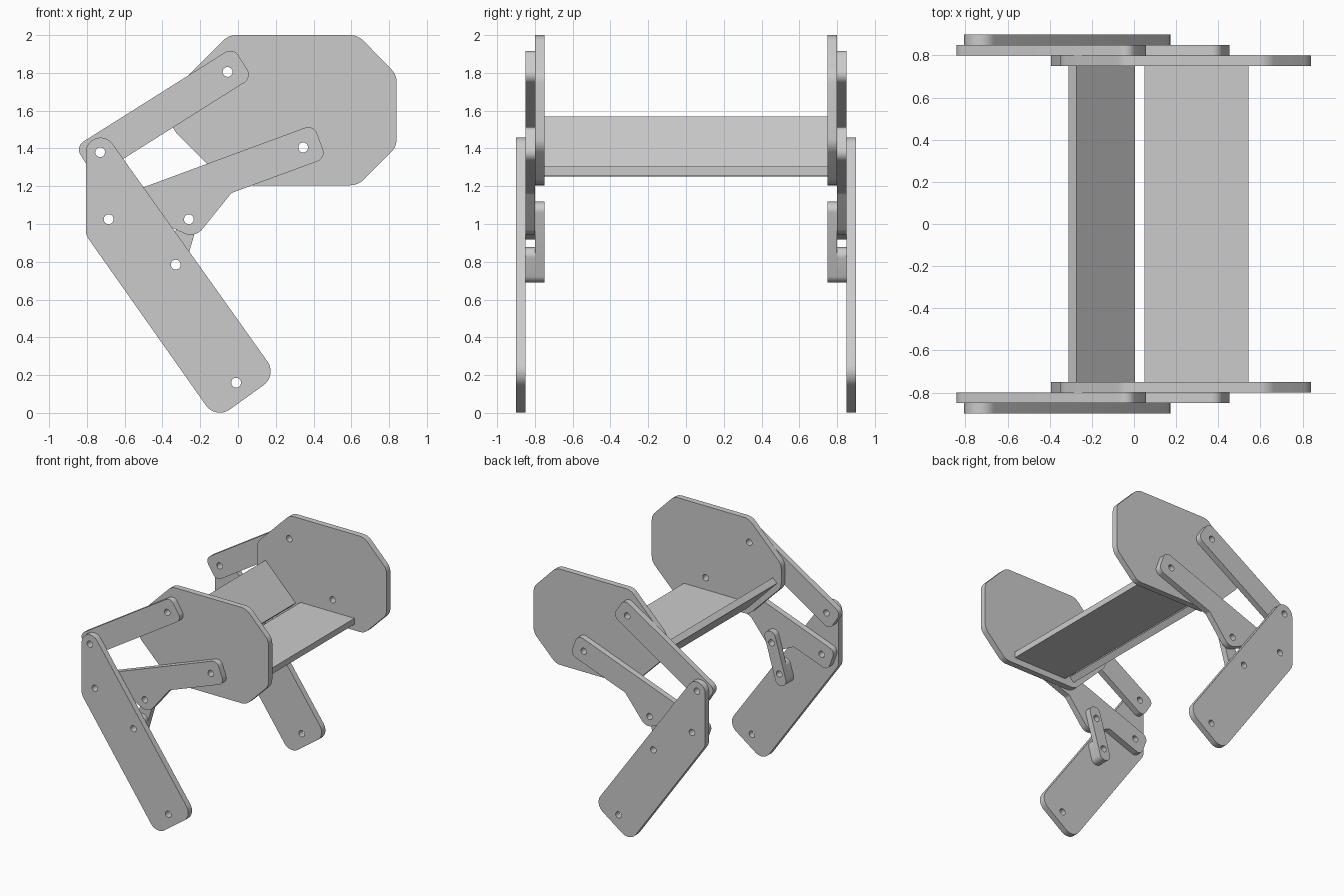
import bpy
from math import pi, cos, sin, radians
from mathutils import Vector, Matrix

old = bpy.data.objects.get("Cube")
if old:
    bpy.data.objects.remove(old, do_unlink=True)

grey = bpy.data.materials.new("plain grey")
grey.use_nodes = True
COLOUR = (0.6, 0.6, 0.6, 1)
grey.diffuse_color = COLOUR
grey.node_tree.nodes["Principled BSDF"].inputs["Base Color"].default_value = COLOUR

HOLE = 0.026
THICK = 0.05


def rounded(corners, steps=8):
    """Outline with a tangent arc at each (x, z, radius) corner."""
    pts = []
    for i, (x, z, r) in enumerate(corners):
        p = Vector((x, z))
        a = (Vector(corners[i - 1][:2]) - p).normalized()
        b = (Vector(corners[(i + 1) % len(corners)][:2]) - p).normalized()
        half = a.angle(b) / 2
        centre = p + (a + b).normalized() * (r / sin(half))
        start = p + a * (r * cos(half) / sin(half)) - centre
        end = p + b * (r * cos(half) / sin(half)) - centre
        for k in range(steps + 1):
            d = start.lerp(end, k / steps)
            # even angular spacing along the arc
            sweep = start.angle_signed(end) * k / steps
            d = Matrix.Rotation(-sweep, 2) @ start
            pts.append(centre + d)
    return pts


def bar(a, b, half, reach, radius):
    """Corners of a bar running from a to b, reaching past both ends."""
    a, b = Vector(a), Vector(b)
    d = (b - a).normalized()
    n = Vector((-d.y, d.x)) * half
    d *= reach
    return [(*p, radius) for p in (a - d - n, b + d - n, b + d + n, a - d + n)]


def finish(obj):
    bpy.ops.object.select_all(action="DESELECT")
    obj.select_set(True)
    bpy.context.view_layer.objects.active = obj
    bpy.ops.object.shade_smooth_by_angle(angle=radians(30))


def plate(name, corners, holes, y, depth=THICK):
    """Filled outline with pin holes, standing in the xz plane at depth y."""
    curve = bpy.data.curves.new(name, "CURVE")
    curve.dimensions = "2D"
    curve.fill_mode = "BOTH"
    curve.extrude = depth / 2
    loops = [rounded(corners)]
    for hx, hz in holes:
        loops.append([Vector((hx + HOLE * cos(k * pi / 12), hz + HOLE * sin(k * pi / 12)))
                      for k in range(24)])
    for loop in loops:
        spline = curve.splines.new("POLY")
        spline.points.add(len(loop) - 1)
        for point, p in zip(spline.points, loop):
            point.co = (p.x, p.y, 0, 1)
        spline.use_cyclic_u = True
    temp = bpy.data.objects.new(name + "_outline", curve)
    bpy.context.collection.objects.link(temp)
    bpy.context.view_layer.update()
    mesh = bpy.data.meshes.new_from_object(
        temp.evaluated_get(bpy.context.evaluated_depsgraph_get()))
    bpy.data.objects.remove(temp, do_unlink=True)
    mesh.transform(Matrix.Translation((0, y, 0)) @ Matrix.Rotation(pi / 2, 4, "X"))
    mesh.materials.clear()
    mesh.materials.append(grey)
    obj = bpy.data.objects.new(name, mesh)
    bpy.context.collection.objects.link(obj)
    finish(obj)


def plank(name, size, centre, tilt=0):
    bpy.ops.mesh.primitive_cube_add(size=1, location=centre, rotation=(0, tilt, 0))
    obj = bpy.context.object
    obj.name = name
    obj.scale = size
    obj.data.materials.append(grey)


# Pin positions
top_rear, top_front = (-0.73, 1.38), (-0.055, 1.805)
low_rear, low_mid, low_front = (-0.685, 1.025), (-0.26, 1.025), (0.345, 1.405)
strut_foot, leg_foot = (-0.33, 0.785), (-0.01, 0.16)

# Part outlines
panel = [(-0.05, 1.205, 0.1), (0.635, 1.205, 0.1), (0.84, 1.41, 0.1), (0.84, 1.79, 0.1),
         (0.635, 2, 0.1), (-0.05, 2, 0.1), (-0.35, 1.7, 0.1), (-0.35, 1.505, 0.1)]
leg = [(-0.117, -0.035, 0.09), (0.208, 0.199, 0.09), (-0.806, 1.624, 0.078), (-0.806, 0.942, 0.08)]
upper_link = bar(top_rear, top_front, 0.095, 0.095, 0.05)
lower_link = bar(low_rear, low_front, 0.095, 0.095, 0.05)
# lobe under the lower link
lower_link[1:1] = [(-0.43, 1.018, 0.02), (-0.228, 0.924, 0.08), (-0.035, 1.164, 0.04)]
strut = bar(strut_foot, low_mid, 0.05, 0.095, 0.045)
axis = (Vector(low_mid) - Vector(strut_foot)).normalized() * 0.01
spacer = bar(Vector(strut_foot) - axis, Vector(strut_foot) + axis, 0.05, 0.085, 0.045)

# Linkage on both sides
for side, s in (("front", -1), ("back", 1)):
    plate(side + "_side_panel", panel, [top_front, low_front], s * 0.775)
    plate(side + "_strut", strut, [strut_foot, low_mid], s * 0.775)
    plate(side + "_upper_link", upper_link, [top_rear, top_front], s * 0.825)
    plate(side + "_lower_link", lower_link, [low_rear, low_mid, low_front], s * 0.825)
    plate(side + "_strut_spacer", spacer, [strut_foot], s * 0.825)
    plate(side + "_leg", leg, [top_rear, low_rear, strut_foot, leg_foot], s * 0.875)

# Seat and sloping backrest between the panels
plank("seat", (0.495, 1.5, 0.05), (0.297, 0, 1.28))
plank("backrest", (0.395, 1.5, 0.053), (-0.153, 0, 1.41), radians(45.5))
